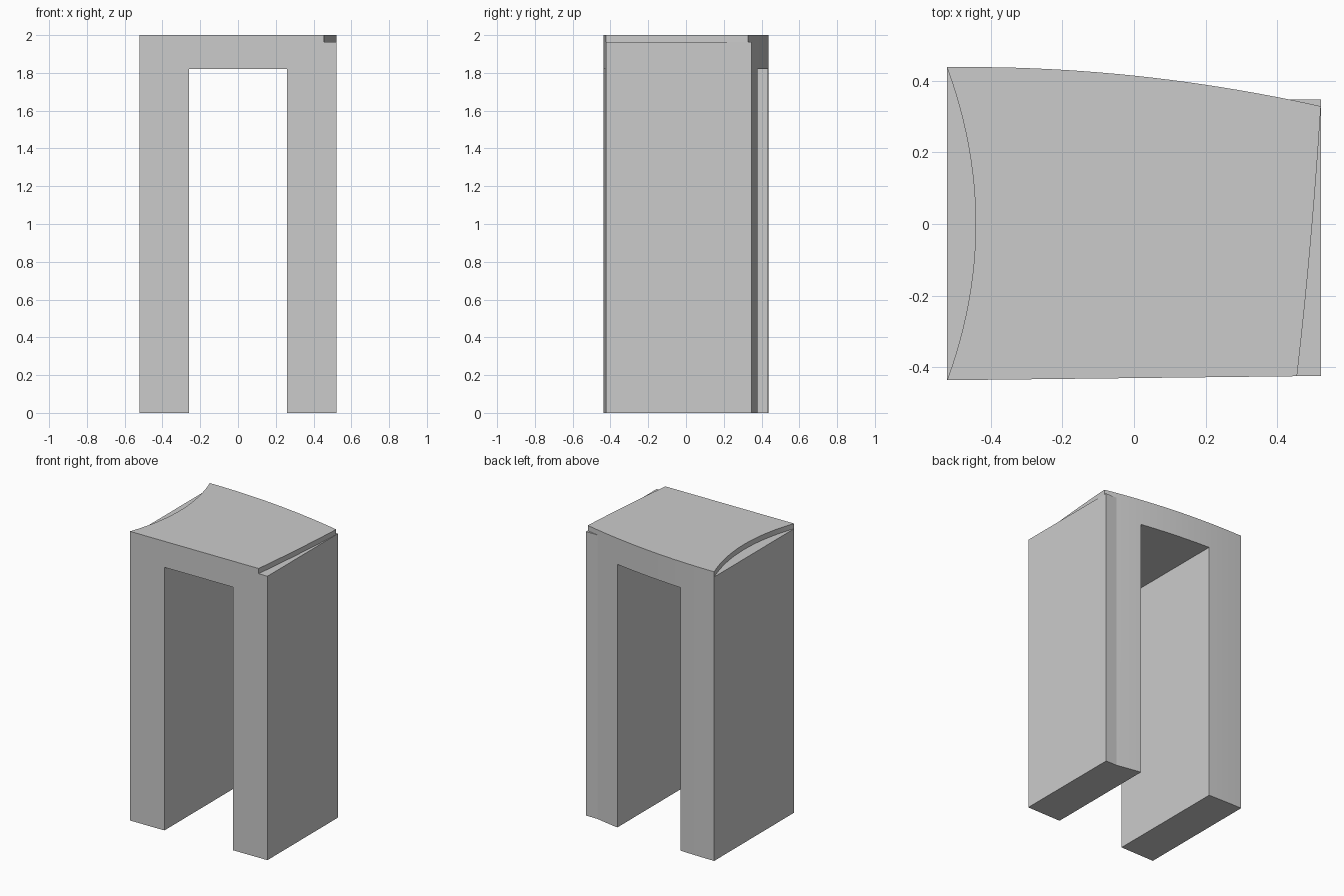
import bpy, bmesh, math

if "Cube" in bpy.data.objects:
    bpy.data.objects.remove(bpy.data.objects["Cube"])

W = 0.522      # half width
H = 2.0        # full height
LEDGE = 1.964  # height of the side ledges
RB = 0.347     # back edge of the right end


def back(x):
    return 0.438 - 0.1135 * max(0.0, x + 0.46) ** 2


def prism(name, pts, z0, z1):
    bm = bmesh.new()
    face = bm.faces.new([bm.verts.new((x, y, z0)) for x, y in pts])
    ext = bmesh.ops.extrude_face_region(bm, geom=[face])
    for v in ext["geom"]:
        if isinstance(v, bmesh.types.BMVert):
            v.co.z = z1
    bmesh.ops.recalc_face_normals(bm, faces=bm.faces)
    me = bpy.data.meshes.new(name)
    bm.to_mesh(me)
    bm.free()
    ob = bpy.data.objects.new(name, me)
    bpy.context.collection.objects.link(ob)
    return ob


# x where the bowed back meets the straight right end
xm = -0.46 + math.sqrt((0.438 - RB) / 0.1135)
N = 20

# Arch block with a bowed back
outline = [(-W, -0.436), (W, -0.424), (W, RB)]
outline += [(x, back(x)) for x in (xm + (-W - xm) * i / N for i in range(N + 1))]
arch = prism("arch", outline, 0, H)

# Doorway opening
opening = prism("opening_cutter", [(-0.26, -1), (0.26, -1), (0.26, 1), (-0.26, 1)], -0.5, 1.82)

# Left ledge with a curved edge
ys = [-0.5 + i / 28 for i in range(29)]
left = prism("left_ledge_cutter",
             [(-0.8, -0.5)] + [(-W + 0.08 * (1 - (y / 0.437) ** 2), y) for y in ys] + [(-0.8, 0.5)],
             LEDGE, 2.2)

# Right ledge with a slanted, slightly bowed edge that ends at the bowed back
slant = []
for i in range(13):
    t = i / 12
    slant.append((0.455 + (W - 0.0005 - 0.455) * t + 0.02 * t * (1 - t), -0.424 + (back(W) + 0.424) * t))
rim = [(x, back(x)) for x in (W + (xm - W) * i / 4 for i in range(1, 5))]
right = prism("right_ledge_cutter",
              [(0.449, -0.5)] + slant + rim + [(xm - 0.01, 0.5), (0.8, 0.5), (0.8, -0.5)],
              LEDGE, 2.2)

# Cut and apply
cutters = (opening, left, right)
bpy.context.view_layer.objects.active = arch
arch.select_set(True)
for c in cutters:
    m = arch.modifiers.new(c.name, 'BOOLEAN')
    m.operation, m.solver, m.object = 'DIFFERENCE', 'EXACT', c
    bpy.ops.object.modifier_apply(modifier=m.name)
for c in cutters:
    bpy.data.objects.remove(c, do_unlink=True)

bpy.ops.object.select_all(action='DESELECT')
arch.select_set(True)
bpy.ops.object.shade_smooth_by_angle(angle=math.radians(8))
